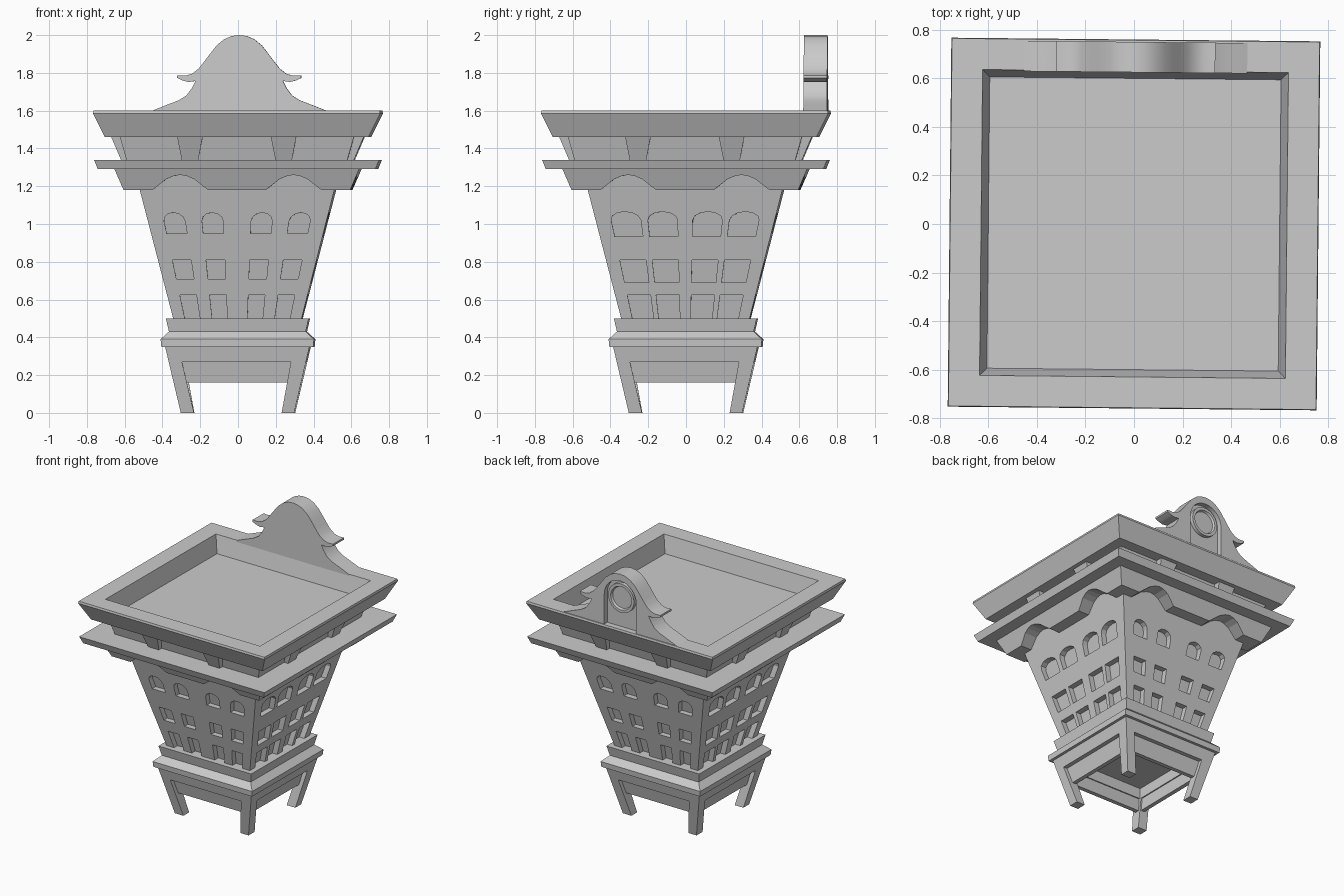
import bpy, bmesh, math
from mathutils import Matrix

if "Cube" in bpy.data.objects:
    bpy.data.objects.remove(bpy.data.objects["Cube"])

TWIST = Matrix.Rotation(math.radians(-0.57), 4, 'Z')   # whole model sits slightly turned
made = []


def finish(bm, name):
    bmesh.ops.recalc_face_normals(bm, faces=bm.faces)
    me = bpy.data.meshes.new(name)
    bm.to_mesh(me)
    bm.free()
    ob = bpy.data.objects.new(name, me)
    bpy.context.collection.objects.link(ob)
    made.append(ob)
    return ob


def bridge(bm, rings, closed=False):
    n = len(rings[0])
    pairs = list(zip(rings, rings[1:])) + ([(rings[-1], rings[0])] if closed else [])
    for a, b in pairs:
        for i in range(n):
            j = (i + 1) % n
            bm.faces.new((a[i], a[j], b[j], b[i]))
    if not closed:
        bm.faces.new(rings[0][::-1])
        bm.faces.new(rings[-1])


def square_loft(name, profile, closed=False):
    """Square rings from (half width, height) points."""
    bm = bmesh.new()
    rings = [[bm.verts.new((sx * r, sy * r, z)) for sx, sy in ((-1, -1), (1, -1), (1, 1), (-1, 1))]
             for r, z in profile]
    bridge(bm, rings, closed)
    return finish(bm, name)


def prism(bm, side, pts, hw, out, inn):
    """Prism following a sloped wall; side 0..3 = front, right, back, left."""
    rot = Matrix.Rotation(side * math.pi / 2, 4, 'Z')
    rings = [[bm.verts.new(rot @ Matrix.Translation((x, -(hw(z) + d), z)).translation) for x, z in pts]
             for d in (out, -inn)]
    bridge(bm, rings)


def cut(ob, cutter):
    mod = ob.modifiers.new("cut", 'BOOLEAN')
    mod.object, mod.operation, mod.solver = cutter, 'DIFFERENCE', 'EXACT'
    dg = bpy.context.evaluated_depsgraph_get()
    me = bpy.data.meshes.new_from_object(ob.evaluated_get(dg))
    ob.modifiers.clear()
    ob.data = me
    made.remove(cutter)
    bpy.data.objects.remove(cutter)


def slope(r0, z0, r1, z1):
    return lambda z: r0 + (r1 - r0) * (z - z0) / (z1 - z0)


# Base: legs, apron and set-back panel
leg_hw = slope(0.30, 0, 0.382, 0.35)
bm = bmesh.new()
for s in range(4):
    prism(bm, s, [(0.78 * leg_hw(0), 0), (leg_hw(0), 0),
                  (leg_hw(.28), .28), (0.78 * leg_hw(.28), .28)], leg_hw, 0, 0.07)
finish(bm, "legs")
square_loft("apron", [(leg_hw(.27), .27), (leg_hw(.36), .36), (.30, .36), (.295, .27)], True)
square_loft("inner_panel", [(leg_hw(.16) - .03, .16), (leg_hw(.36) - .03, .36),
                            (leg_hw(.36) - .06, .36), (leg_hw(.16) - .06, .16)], True)

# Ledge under the body
square_loft("lower_ledge", [(.402, .35), (.406, .39), (.362, .43), (.378, .50)])

# Body with three rows of recessed windows
wall = slope(0.34, 0.5, 0.515, 1.18)
body = square_loft("body", [(wall(.45), .45), (wall(1.30), 1.30)])


def window(side, uc, uh, z0, z1, arched):
    pts = [(-1, z0), (1, z0)]
    if arched:
        rise = 0.045
        pts += [(math.cos(a), z1 - rise + rise * math.sin(a)) for a in
                [math.pi * k / 6 for k in range(7)]]
    else:
        pts += [(1, z1), (-1, z1)]
    prism(bm, side, [((uc + u * uh) * wall(z), z) for u, z in pts], wall, 0.04, 0.04)


bm = bmesh.new()
for s in range(4):
    if s % 2 == 0:
        cols, uh = (.70, .275), .118
        rows = ((.95, 1.06, True), (.71, .81, False), (.48, .625, False))
    else:
        cols, uh = (.66, .25), .165
        rows = ((.935, 1.065, True), (.69, .81, False), (.48, .625, False))
    for c in cols:
        for sign in (-1, 1):
            for row in rows:
                window(s, sign * c, uh, *row)
cut(body, finish(bm, "window_cutter"))

# Scalloped skirt under the eave
skirt_hw = slope(.60, 1.18, .648, 1.29)
skirt = square_loft("scalloped_skirt", [(.60, 1.18), (.652, 1.30)])
bm = bmesh.new()
arch = [(-.18, 1.15), (.18, 1.15), (.147, 1.18), (.075, 1.237), (.035, 1.254),
        (0, 1.26), (-.035, 1.254), (-.075, 1.237), (-.147, 1.18)]
for s in range(4):
    for c in (-.30, .30):
        prism(bm, s, [(c + x, z) for x, z in arch], skirt_hw, 0.05, 0.112)
cut(skirt, finish(bm, "scallop_cutter"))

# Eave slab, neck with brackets, roof tray
square_loft("eave", [(.735, 1.29), (.755, 1.34)])
square_loft("neck", [(.582, 1.33), (.622, 1.47)])
bracket_hw = slope(.617, 1.34, .668, 1.46)
bm = bmesh.new()
for s in range(4):
    for c in (-.248, .248):
        prism(bm, s, [(c - .043, 1.335), (c + .043, 1.335), (c + .068, 1.465), (c - .068, 1.465)],
              bracket_hw, 0, 0.08)
finish(bm, "brackets")
square_loft("roof_tray", [(.698, 1.46), (.76, 1.585), (.757, 1.60), (.63, 1.60), (.60, 1.475)])

# Gable on the back edge
half = [(0, 2.0), (.04, 1.995), (.08, 1.978), (.12, 1.945), (.155, 1.90), (.185, 1.86),
        (.215, 1.822), (.25, 1.795), (.285, 1.785), (.328, 1.787), (.328, 1.773), (.30, 1.76),
        (.27, 1.752), (.232, 1.757), (.25, 1.72), (.28, 1.68), (.32, 1.655), (.38, 1.632),
        (.46, 1.60), (.46, 1.59)]
outline = half + [(-x, z) for x, z in half[:0:-1]]
bm = bmesh.new()
bridge(bm, [[bm.verts.new((x, y, z)) for x, z in outline] for y in (.625, .75)])
gable = finish(bm, "gable")

# Arched niche with a round medallion on the gable's back
niche = [(-.13, 1.5), (.13, 1.5)] + [(.13 * math.cos(math.pi * k / 16), 1.82 + .13 * math.sin(math.pi * k / 16))
                                     for k in range(17)]
bm = bmesh.new()
bridge(bm, [[bm.verts.new((x, y, z)) for x, z in niche] for y in (.715, .80)])
cut(gable, finish(bm, "niche_cutter"))
bm = bmesh.new()
bridge(bm, [[bm.verts.new((r * math.cos(k * math.pi / 16), y, 1.82 + r * math.sin(k * math.pi / 16)))
             for k in range(32)] for r, y in ((.105, .70), (.105, .74), (.085, .74), (.078, .725))])
finish(bm, "medallion")

for ob in made:
    ob.data.transform(TWIST)
    ob.select_set(ob.name in ("gable", "medallion"))
bpy.context.view_layer.objects.active = gable
bpy.ops.object.shade_smooth_by_angle(angle=math.radians(30))
